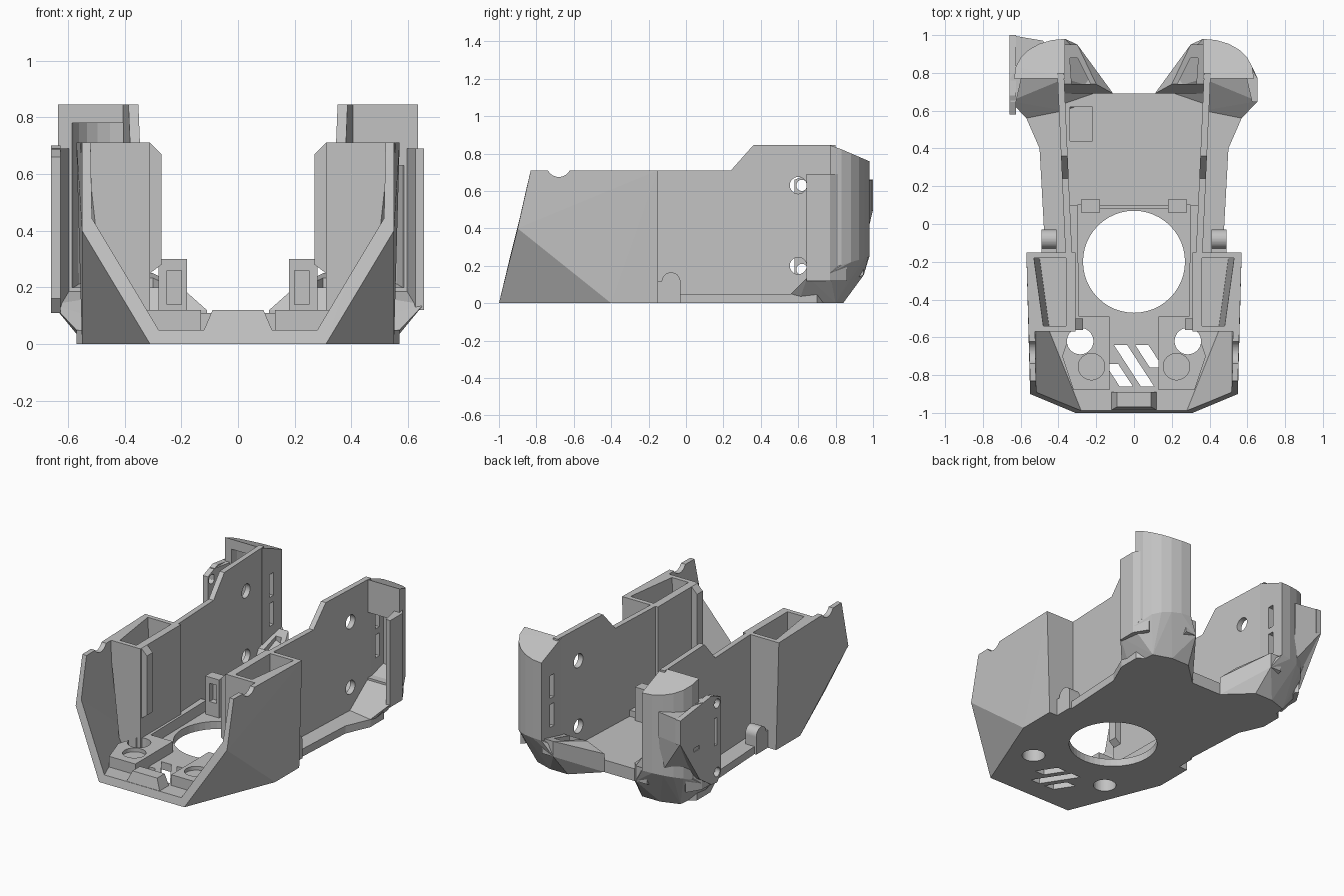
import bpy, bmesh, math
from mathutils import Matrix, Vector

if "Cube" in bpy.data.objects:
    bpy.data.objects.remove(bpy.data.objects["Cube"])

grey = bpy.data.materials.new("plain grey")
grey.use_nodes = True
grey.diffuse_color = (.54, .54, .54, 1)
grey.node_tree.nodes["Principled BSDF"].inputs["Base Color"].default_value = grey.diffuse_color

# Shared levels and sizes
SKIN = .035
FLOOR = .05
DECK = .08
PAD = .12
FRONT_TOP = .71
REAR_TOP = .845
TUB_BACK = -.15
NOTCH = (.11, .69)


def finish(name, bm):
    bmesh.ops.recalc_face_normals(bm, faces=bm.faces)
    mesh = bpy.data.meshes.new(name)
    bm.to_mesh(mesh)
    bm.free()
    mesh.materials.append(grey)
    obj = bpy.data.objects.new(name, mesh)
    bpy.context.collection.objects.link(obj)
    return obj


def hull(name, points, side=1):
    bm = bmesh.new()
    for x, y, z in points:
        bm.verts.new((x * side, y, z))
    result = bmesh.ops.convex_hull(bm, input=bm.verts)
    inside = set(result["geom_interior"] + result["geom_unused"])
    bmesh.ops.delete(bm, geom=[v for v in inside if isinstance(v, bmesh.types.BMVert)], context="VERTS")
    bmesh.ops.dissolve_limit(bm, angle_limit=math.radians(1), verts=bm.verts, edges=bm.edges)
    return finish(name, bm)


def extrude(name, ring, offset):
    bm = bmesh.new()
    face = bm.faces.new([bm.verts.new(point) for point in ring])
    grown = bmesh.ops.extrude_face_region(bm, geom=[face])["geom"]
    moved = [v for v in grown if isinstance(v, bmesh.types.BMVert)]
    bmesh.ops.translate(bm, verts=moved, vec=offset)
    return finish(name, bm)


def level(plan, z):
    return [(x, y, z) for x, y in plan]


def prism(name, plan, bottom, top, side=1):
    return hull(name, level(plan, bottom) + level(plan, top), side)


def box(name, xs, ys, zs, side=1):
    return hull(name, [(x, y, z) for x in xs for y in ys for z in zs], side)


def rod(x, y, z, radius, sideways=False, depth=.3):
    bm = bmesh.new()
    turn = Matrix.Rotation(math.pi / 2 if sideways else 0, 4, "Y")
    bmesh.ops.create_cone(bm, cap_ends=True, segments=48, radius1=radius, radius2=radius,
                          depth=depth, matrix=Matrix.Translation((x, y, z)) @ turn)
    return finish("cutter", bm)


def cut(obj, cutters):
    for cutter in cutters:
        mod = obj.modifiers.new("cut", "BOOLEAN")
        mod.operation, mod.solver, mod.object = "DIFFERENCE", "EXACT", cutter
    bpy.context.view_layer.update()
    result = obj.evaluated_get(bpy.context.evaluated_depsgraph_get())
    mesh = bpy.data.meshes.new_from_object(result)
    obj.modifiers.clear()
    obj.data = mesh
    for cutter in cutters:
        bpy.data.objects.remove(cutter)


def mirrored(points):
    return [(side * x, y, z) for side in (1, -1) for x, y, z in points]


def wall_x(y):
    # Inner face of the side walls, toeing outwards to the rear
    return .335 + .045 * y


def lobe_arc(shrink, start, front):
    # Rounded plan of the rear lobes, from the inner wall to the outer side
    turns = [math.radians(angle) for angle in range(0, 91, 15)]
    arc = [(start + (.635 - shrink - start) * math.cos(t), .77 + (.21 - shrink) * math.sin(t) ** .9) for t in turns]
    return arc + [(start, front), (.635 - shrink, front)]


def round_opening():
    return rod(0, -.2, 0, .27)


def screw_hole(side):
    return rod(side * .285, -.62, 0, .07)


def vent(step):
    # One slanted vent slot; the middle one is longer
    x, y = .08 * step, -.75 + .05 * step
    reach = .06 if step else .11
    plan = [(x + across - along * .65, y + along) for across in (-SKIN, SKIN) for along in (-reach, reach)]
    return prism("cutter", plan, -DECK, DECK)


# Front tub: faceted outer body hollowed by the same facets moved inwards
toe, hip, elbow = Vector((.31, -1, 0)), Vector((.55, -.4, 0)), Vector((.55, -.9, .4))
shoulder = Vector((.55, -.83, FRONT_TOP))
heel, heel_top = Vector((.55, TUB_BACK, 0)), Vector((.57, TUB_BACK, FRONT_TOP))
tub = hull("front_tub", mirrored([toe, hip, elbow, shoulder, heel, heel_top]))
inward, back, up = Vector((-SKIN, 0, FLOOR)), Vector((0, .1, 0)), Vector((0, 0, .2))
opened = [toe + (toe - hip) * .3, hip, elbow + (elbow - hip) * .3, shoulder - back * 3 + up,
          heel + back, heel_top + back + up]
cavity = hull("cutter", mirrored([point + inward for point in opened]))
scoop = rod(0, -.68, .74, .065, True, 2)
cut(tub, [cavity, scoop, round_opening(), screw_hole(1), screw_hole(-1)] + [vent(step) for step in (-1, 0, 1)])

# Rear floor with side ledges and a notched back edge
half = [(.55, TUB_BACK), (.47, TUB_BACK), (.5, .4), (.57, .56), (.57, .7), (.4, .84), (.27, .84), NOTCH]
outline = half + [(-x, y) for x, y in reversed(half)]
floor = extrude("rear_floor", level(outline, 0), (0, 0, FLOOR))
cut(floor, [round_opening()])
deck = prism("rear_deck", [(side * wall_x(y), y) for side in (1, -1) for y in (.1, NOTCH[1])], FLOOR, DECK)
cut(deck, [box("cutter", (-.34, -.22), (.44, .62), (FLOOR, PAD))])
box("deck_front_rim", (-.2, .2), (.08, .1), (FLOOR, .11))

# Front lip with its raised centre
hull("front_lip", mirrored([(.12, -.985, FLOOR), (.09, -.968, PAD), (.12, -.89, FLOOR), (.09, -.89, PAD)]))

for side, word in ((1, "left"), (-1, "right")):
    # Raised front pad with a through hole and a shallow round seat
    pad = prism(word + "_front_pad", [(.13, -.49), (.31, -.49), (.38, -.7), (.32, -.88), (.13, -.88)],
                SKIN, PAD, side)
    cut(pad, [screw_hole(side), rod(side * .225, -.755, PAD, .07, depth=FLOOR)])

    # Open-topped corner tower: its outer face follows the tub's facet
    inner, front = .31, -.57
    base = [(inner, front), (.46, front), (.53, -.38), (.54, TUB_BACK), (inner, TUB_BACK)]
    crown = [(inner, front), (.535, front), (.56, TUB_BACK), (inner, TUB_BACK)]
    tower = hull(word + "_tower", level(base, SKIN) + level(crown, FRONT_TOP), side)
    floor_plan = [(.36, -.54), (.45, -.54), (.5, -.18), (.36, -.18)]
    mouth = [(x + SKIN if x > .4 else x, y) for x, y in floor_plan]
    cut(tower, [hull("cutter", level(floor_plan, .1) + level(mouth, FRONT_TOP + .1), side)])
    hull(word + "_tower_rib", [(x, y, z) for y in (-.56, -.5) for x, z in
         ((inner, .25), (.27, .28), (.27, .67), (inner, FRONT_TOP))], side)

    # Low frame rail beside the round opening, and the clip at its rear corner
    prism(word + "_frame_rail", [(.29, -.53), (.32, -.53), (.34, .1), (.3, .1)], SKIN, PAD, side)
    clip = box(word + "_clip", (.18, .28), (.06, .13), (FLOOR, .3), side)
    cut(clip, [box("cutter", (.2, .25), (0, .1), (.14, .26), side)])

    # Thin side wall, stepping up to the rear
    profile = [(TUB_BACK, SKIN), (.8, SKIN), (.8, REAR_TOP), (.36, REAR_TOP), (.24, FRONT_TOP), (TUB_BACK, FRONT_TOP)]
    wall = extrude(word + "_side_wall", [(side * wall_x(y), y, z) for y, z in profile], (side * SKIN, 0, 0))
    cut(wall, [rod(side * .38, .6, z, .045, True) for z in (.63, .2)])

    # Rounded tab on the ledge
    tab = rod(side * .45, -.08, .115, FLOOR, True, DECK)
    tab.name = word + "_ledge_tab"
    box(word + "_tab_base", (.41, .49), (TUB_BACK, -.03), (0, .115), side)

    # Rear lobe with a sloping top, hollowed from the front, with two slots in its inner wall
    plan = lobe_arc(0, .365, .77)
    top = [(x, y, REAR_TOP - max(0, y - .78) * .43) for x, y in plan]
    flare = [(x, y, .15 + (y - .65) * .3) for x, y in plan]
    lobe = hull(word + "_rear_lobe", top + flare, side)
    roof = .63 if side > 0 else .78
    windows = [box("cutter", (.3, .45), (.85, .89), (z, z + .15), side) for z in (.3, .49)]
    cut(lobe, [prism("cutter", lobe_arc(FLOOR, .405, .7), .2, roof, side)] + windows)

    # Outer ear in front of the lobe
    prism(word + "_ear", [(.625, .645), (.655, .645), (.655, .77), (.6, .86), (.58, .84)], PAD, .69, side)

    # Faceted foot flaring up under the lobe
    sole = level([(.37, .6), (.54, .6), (.52, .8), (.4, .84), (.27, .84), NOTCH], 0)
    rim = [(.655, .65, .14), (.655, .77, .16), (.3, .95, .15), (*NOTCH, FLOOR), (.57, .56, FLOOR), (.37, .6, FLOOR)]
    hull(word + "_rear_foot", sole + flare + rim, side)

    # Rear corner bracket: a sloping block with a sunken middle
    near = [NOTCH, (.38, .69)]
    far = [(.3, .95), (.38, .95)]
    ridge = level([(.2, .74), (.38, .74)], .2) + level(far, .25)
    bracket = hull(word + "_rear_bracket", level(near, FLOOR) + level(near, PAD) + level(far, .15) + ridge, side)
    cut(bracket, [prism("cutter", [(.23, .74), (.33, .74), (.34, .88), (.3, .88)], .13, .4, side)])

# Mounting plate on the outside of the right lobe, backed by a solid wedge
edge = [(.58, .16), (.62, .11), (.68, PAD), (.8, .2), (.9, .35), (1, .5), (1, .66), (.68, .7), (.58, .66)]
plate = extrude("mounting_plate", [(-.66, y, z) for y, z in edge], (SKIN, 0, 0))
cut(plate, [rod(-.64, .62, z, .03, True) for z in (.63, .18)] +
    [box("cutter", (-.8, -.6), (.62, .645), (.36, .54)), box("cutter", (-.8, -.645), (.8, .86), (.4, .425))])
wedge = [(-.655, 1), (-.48, .97), (-.48, .94), (-.61, .8), (-.655, .8)]
hull("mounting_plate_wedge", level(wedge, .66) + level(wedge[:2], .5) + level(wedge[2:], .25))
